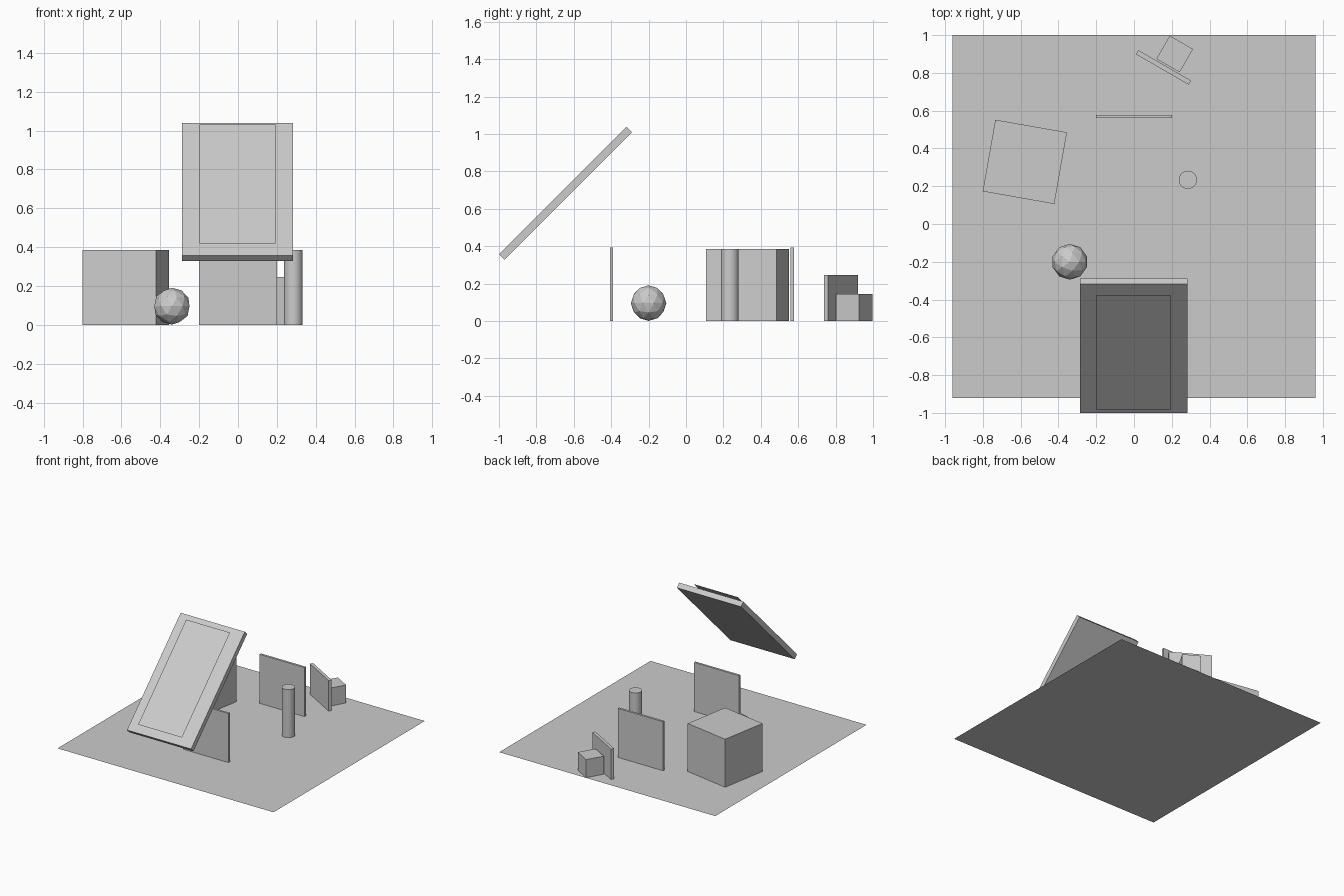
import bpy
import math

default = bpy.data.objects.get("Cube")
if default:
    bpy.data.objects.remove(default, do_unlink=True)

# Single plain grey for the whole scene
grey = bpy.data.materials.new("plain_grey")
grey.use_nodes = True
colour = (0.6, 0.6, 0.6, 1)
grey.diffuse_color = colour
grey.node_tree.nodes["Principled BSDF"].inputs["Base Color"].default_value = colour


def finish(name):
    ob = bpy.context.object
    ob.name = name
    ob.data.materials.append(grey)
    return ob


def box(name, size, loc, tilt=0, turn=0):
    """Box of a given size, tilted about x or turned about z (degrees)."""
    bpy.ops.mesh.primitive_cube_add(
        size=1, location=loc, rotation=(math.radians(tilt), 0, math.radians(turn)))
    ob = finish(name)
    ob.scale = size
    return ob


def sheet(name, width, length, loc, tilt=0):
    """Single-sided flat sheet."""
    bpy.ops.mesh.primitive_plane_add(
        size=1, location=loc, rotation=(math.radians(tilt), 0, 0))
    ob = finish(name)
    ob.scale = (width, length, 1)
    return ob


# Ground sheet
sheet("ground", 1.92, 1.92, (0, 0.04, 0))

# Leaning board with a thin sheet hovering above its upper face
box("tilted_board", (0.57, 0.964, 0.042), (-0.002, -0.644, 0.684), tilt=45)
sheet("hovering_sheet", 0.39, 0.863, (-0.003, -0.68, 0.725), tilt=45)

# Two upright panels
for name, y in (("front_panel", -0.398), ("back_panel", 0.569)):
    box(name, (0.4, 0.018, 0.394), (0, y, 0.197))

# Large turned cube
box("large_cube", (0.385, 0.385, 0.386), (-0.578, 0.329, 0.193), turn=-10)

# Turned plate with a small cube behind it
box("small_plate", (0.322, 0.025, 0.245), (0.156, 0.829, 0.1225), turn=-30)
box("small_cube", (0.142, 0.142, 0.145), (0.2155, 0.9, 0.0725), turn=-30)

# Round post
bpy.ops.mesh.primitive_cylinder_add(
    vertices=32, radius=0.048, depth=0.386, location=(0.285, 0.234, 0.193))
finish("post")
bpy.ops.object.shade_smooth_by_angle(angle=math.radians(30))

# Faceted ball
bpy.ops.mesh.primitive_ico_sphere_add(
    subdivisions=2, radius=0.095, location=(-0.34, -0.2, 0.096))
finish("ball")
